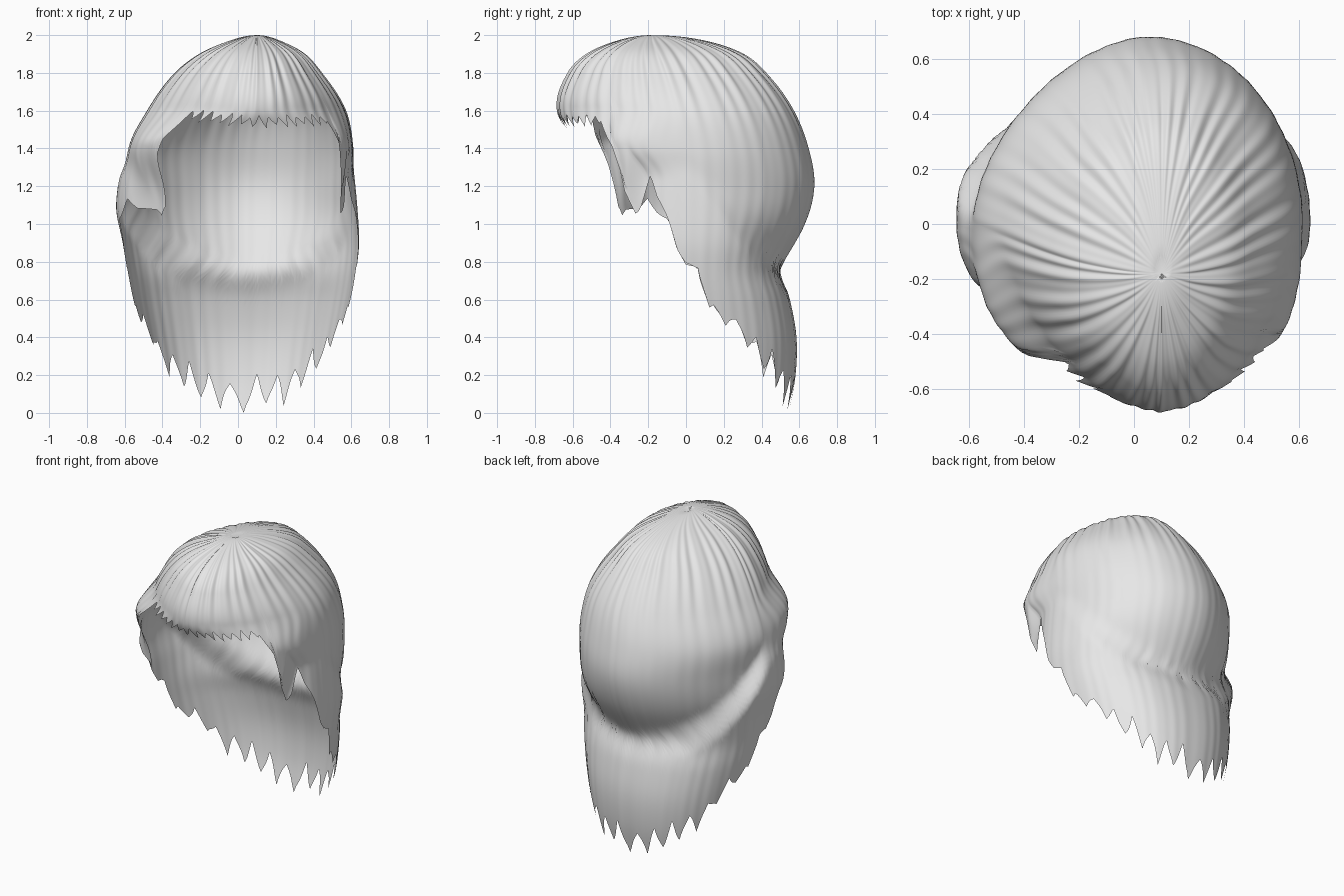
import bpy, bmesh, math, random

if "Cube" in bpy.data.objects:
    bpy.data.objects.remove(bpy.data.objects["Cube"])
random.seed(4)


def curve(keys, values, t):
    """Smooth curve through the (key, value) points, keys ascending."""
    n = len(keys)
    t = min(max(t, keys[0]), keys[-1])
    i = max(k for k in range(n - 1) if keys[k] <= t)

    def slope(k):
        a, b = max(k - 1, 0), min(k + 1, n - 1)
        return (values[b] - values[a]) / (keys[b] - keys[a])
    h = keys[i + 1] - keys[i]
    s = (t - keys[i]) / h
    return ((1 + 2 * s) * (1 - s) ** 2 * values[i] + s * s * (3 - 2 * s) * values[i + 1]
            + h * s * (1 - s) * ((1 - s) * slope(i) - s * slope(i + 1)))


def linear(points, t):
    for (a, va), (b, vb) in zip(points, points[1:]):
        if t <= b:
            return va + (vb - va) * (t - a) / (b - a)
    return points[-1][1]


def smooth(a, b, t):
    """Eased step from 0 at a to 1 at b, in either direction."""
    s = min(max((t - a) / (b - a), 0), 1)
    return s * s * (3 - 2 * s)


# Outline of the rounded cap at falling heights
CAP_Z = [2, 1.97, 1.9, 1.8, 1.6, 1.4, 1.2, 1.0, .75]
CAP_U = [math.sqrt(2 - z) for z in CAP_Z]
CAP = dict(
    right=[.1, -.04, -.2, -.33, -.48, -.58, -.57, -.55, -.46],
    left=[.1, .22, .35, .44, .57, .61, .61, .6, .5],
    front=[-.18, -.36, -.52, -.62, -.68, -.57, -.5, -.48, -.46],
    back=[-.18, .1, .3, .42, .57, .65, .68, .63, .49],
    cx=[.1, .1, .1, .1, .09, .06, .05, .05, .05],
    cy=[-.18, -.17, -.14, -.1, -.04, 0, 0, 0, 0])

# Outline of the long lower hair at rising heights
LOW_Z = [0, .2, .4, .6, .75, .9, 1.1, 1.4]
LOW = dict(
    right=[-.44, -.48, -.52, -.56, -.585, -.61, -.645, -.6],
    left=[.48, .52, .56, .6, .625, .64, .63, .6],
    front=[-.5] * 8,
    back=[.545, .58, .585, .55, .505, .53, .57, .6],
    cx=[.03] * 8,
    cy=[0] * 8)

# Hem height and crease height by angle from the front
HEM_SIDE = [(80, 1.0), (85, .87), (90, .77), (95, .78), (100, .55),
            (110, .5), (121, .4), (128, .3), (140, .24), (155, .14), (180, .09)]
HEM_RIGHT = [(0, 1.54), (40, 1.58), (43, 1.45), (46, 1.2), (50, 1.05), (57, 1.08), (66, 1.12)] + HEM_SIDE
HEM_LEFT = [(0, 1.54), (49, 1.55), (55, 1.4), (58, 1.06), (62, 1.1), (68, 1.25), (73, 1.14)] + HEM_SIDE
CREASE = [(0, 1.0), (55, 1.05), (66, 1.33), (90, 1.33), (100, 1.2), (112, 1.05),
          (128, .91), (150, .79), (180, .73)]


def ring_point(o, angle, power):
    s, c = math.sin(angle), math.cos(angle)
    sx, sy = abs(s) ** power, abs(c) ** power
    x = o["cx"] + sx * ((o["left"] if s > 0 else o["right"]) - o["cx"])
    y = o["cy"] + sy * ((o["front"] if c > 0 else o["back"]) - o["cy"])
    return x, y


STRANDS = [(n, random.uniform(0, 6.28)) for n in (23, 37, 51)]


def surface(angle, z):
    deg = abs(math.degrees(angle))
    u = math.sqrt(max(2 - z, 0))
    cap = {k: curve(CAP_U, v, u) for k, v in CAP.items()}
    low = {k: curve(LOW_Z, v, z) for k, v in LOW.items()}
    # Round fringe above, square corners at the side locks, narrower right back
    if deg < 90:
        fringe, corner = (1.22, .75) if angle < 0 else (1.08, .69)
        power = fringe + (corner - fringe) * smooth(1.62, 1.42, z)
    else:
        power = 1.15 if angle < 0 else 1.0
    x, y = ring_point(cap, angle, power)
    lx, ly = ring_point(low, angle, 1.0 if deg < 90 else .86)
    crease = linear(CREASE, deg)
    w = smooth(crease + .08, crease - .1, z)
    x, y = x + (lx - x) * w, y + (ly - y) * w
    # Right side lock folds inwards
    if angle < 0:
        x += .06 * smooth(1.44, 1.08, z) * smooth(68, 50, deg)
    # Combed strands, strongest near the crown
    fade = smooth(0, .25, u) * (1 - .85 * smooth(.35, .8, u))
    ripple = sum(math.sin(n * angle + p) for n, p in STRANDS) * .004 * fade
    dx, dy = x - cap["cx"], y - cap["cy"]
    k = 1 + ripple / max(math.hypot(dx, dy), .08)
    return cap["cx"] + dx * k, cap["cy"] + dy * k, z


def hem(angle):
    deg = math.degrees(angle)
    base = linear(HEM_LEFT if deg > 0 else HEM_RIGHT, abs(deg))
    # Pointed tips: fine on the fringe, long at the back
    fringe = abs(deg) < 48
    period = 6 if fringe else 12
    size = .035 if fringe else .09 * smooth(75, 150, abs(deg)) + .015
    phase = (abs(deg) / period) % 1
    tooth = abs(2 * phase - 1) * 2 - 1
    vary = .75 + .25 * math.sin(deg * .37)
    return max(base - tooth * size * vary, 0)


COLS, ROWS = 360, 64
bm = bmesh.new()
crown = bm.verts.new((.1, -.18, 1.985))
columns = []
for i in range(COLS):
    a = -math.pi + 2 * math.pi * i / COLS
    h = hem(a)
    columns.append([bm.verts.new(surface(a, 2 - (2 - h) * (j / ROWS) ** 1.7))
                    for j in range(1, ROWS + 1)])
for i, col in enumerate(columns):
    nxt = columns[(i + 1) % COLS]
    bm.faces.new((crown, col[0], nxt[0]))
    for j in range(ROWS - 1):
        bm.faces.new((col[j], col[j + 1], nxt[j + 1], nxt[j]))
bmesh.ops.recalc_face_normals(bm, faces=bm.faces)
if sum(f.normal.z for f in bm.faces if f.calc_center_median().z > 1.8) < 0:
    bmesh.ops.reverse_faces(bm, faces=bm.faces)
mesh = bpy.data.meshes.new("hair")
bm.to_mesh(mesh)
bm.free()

# One plain colour
grey = bpy.data.materials.new("light_grey")
grey.use_nodes = True
colour = (.8, .8, .8, 1)
grey.diffuse_color = colour
grey.node_tree.nodes["Principled BSDF"].inputs["Base Color"].default_value = colour
mesh.materials.append(grey)

hair = bpy.data.objects.new("hair", mesh)
bpy.context.collection.objects.link(hair)
bpy.context.view_layer.objects.active = hair
hair.select_set(True)
bpy.ops.object.shade_smooth_by_angle(angle=math.radians(60))
